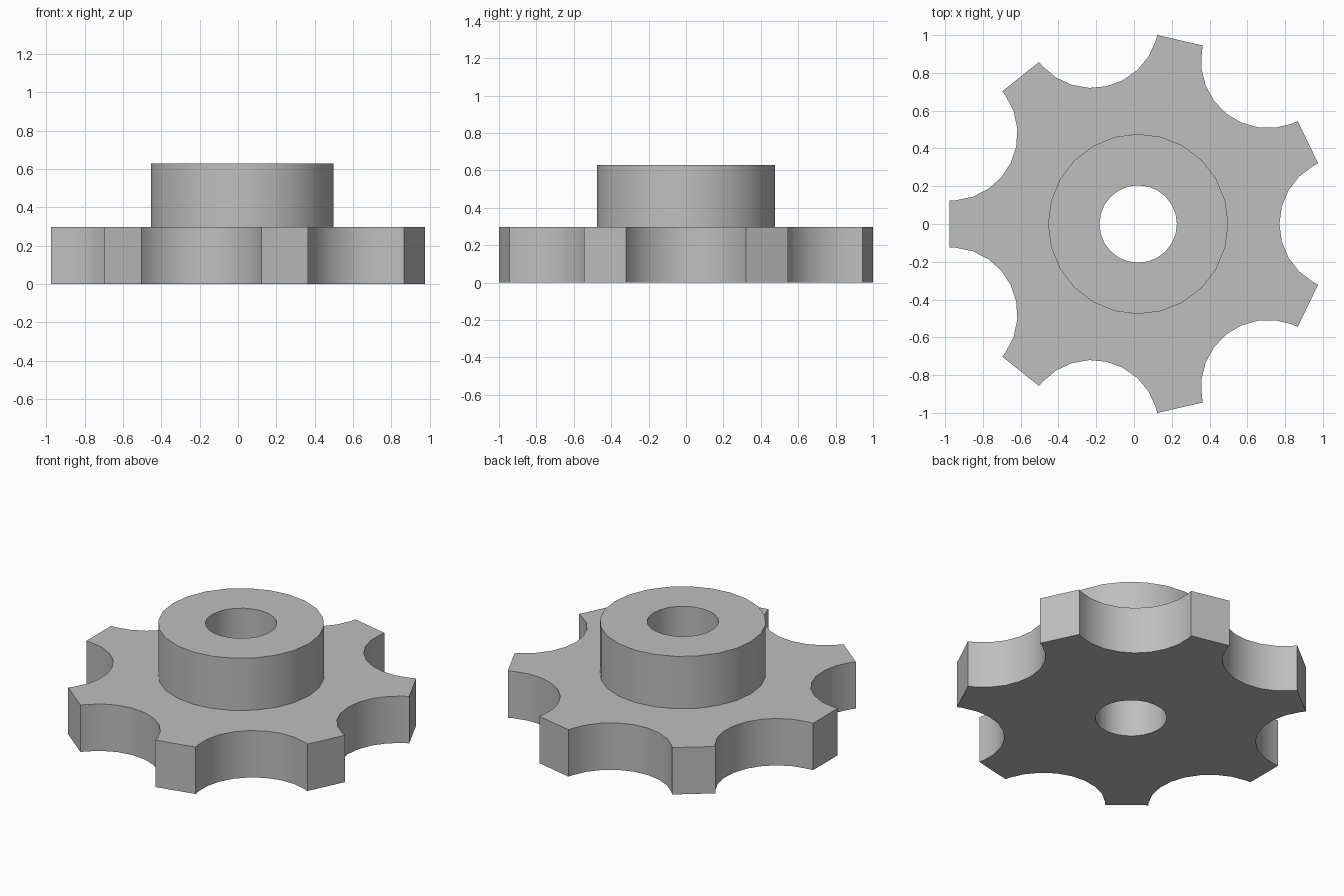
import bpy
import bmesh
from math import cos, sin, radians
from mathutils import Vector

cube = bpy.data.objects.get("Cube")
if cube:
    bpy.data.objects.remove(cube, do_unlink=True)

# Main dimensions
TEETH = 7
PLATE_TOP, HUB_TOP = 0.297, 0.628
HUB_RADIUS, BORE_RADIUS = 0.477, 0.205
NOTCH_RADIUS, NOTCH_DISTANCE = 0.354, 1.102
CENTRE = Vector((0.022, 0.0))


def polar(radius, degrees):
    a = radians(degrees)
    return Vector((radius * cos(a), radius * sin(a)))


def circle(radius, sides=24):
    return [CENTRE + polar(radius, 360 * i / sides) for i in range(sides)]


def notched_outline():
    """Round notches whose ends are joined by straight tooth tips."""
    sweep = [65.05] + list(range(60, -61, -15)) + [-65.05]
    points = []
    for tooth in range(TEETH):
        d = 360 * tooth / TEETH
        middle = CENTRE + polar(NOTCH_DISTANCE, d)
        points += [middle + polar(NOTCH_RADIUS, d + 180 + s) for s in sweep]
    return points


bm = bmesh.new()


def loop(points, z):
    verts = [bm.verts.new((p.x, p.y, z)) for p in points]
    edges = [bm.edges.new((v, verts[(i + 1) % len(verts)])) for i, v in enumerate(verts)]
    return verts, edges


def wall(lower, upper):
    n = len(lower[0])
    for i in range(n):
        j = (i + 1) % n
        bm.faces.new((lower[0][i], lower[0][j], upper[0][j], upper[0][i]))


def ring_cap(outer, inner):
    bmesh.ops.triangle_fill(bm, edges=outer[1] + inner[1], use_beauty=True)


# Edge loops of plate, hub and bore
outline = notched_outline()
plate_low, plate_high = loop(outline, 0), loop(outline, PLATE_TOP)
hub_low, hub_high = loop(circle(HUB_RADIUS), PLATE_TOP), loop(circle(HUB_RADIUS), HUB_TOP)
bore_low, bore_high = loop(circle(BORE_RADIUS), 0), loop(circle(BORE_RADIUS), HUB_TOP)

# Flat caps, then upright walls
ring_cap(plate_low, bore_low)
ring_cap(plate_high, hub_low)
ring_cap(hub_high, bore_high)
wall(plate_low, plate_high)
wall(hub_low, hub_high)
wall(bore_low, bore_high)
bmesh.ops.recalc_face_normals(bm, faces=bm.faces[:])

mesh = bpy.data.meshes.new("notched_wheel")
bm.to_mesh(mesh)
bm.free()
wheel = bpy.data.objects.new("notched_wheel_with_hub", mesh)
bpy.context.collection.objects.link(wheel)

# Plain grey material
grey = bpy.data.materials.new("plain_grey")
grey.use_nodes = True
colour = (0.52, 0.52, 0.52, 1)
grey.diffuse_color = colour
grey.node_tree.nodes["Principled BSDF"].inputs["Base Color"].default_value = colour
mesh.materials.append(grey)

# Smooth curves with crisp corners
bpy.ops.object.select_all(action="DESELECT")
wheel.select_set(True)
bpy.context.view_layer.objects.active = wheel
bpy.ops.object.shade_smooth_by_angle(angle=radians(30))
